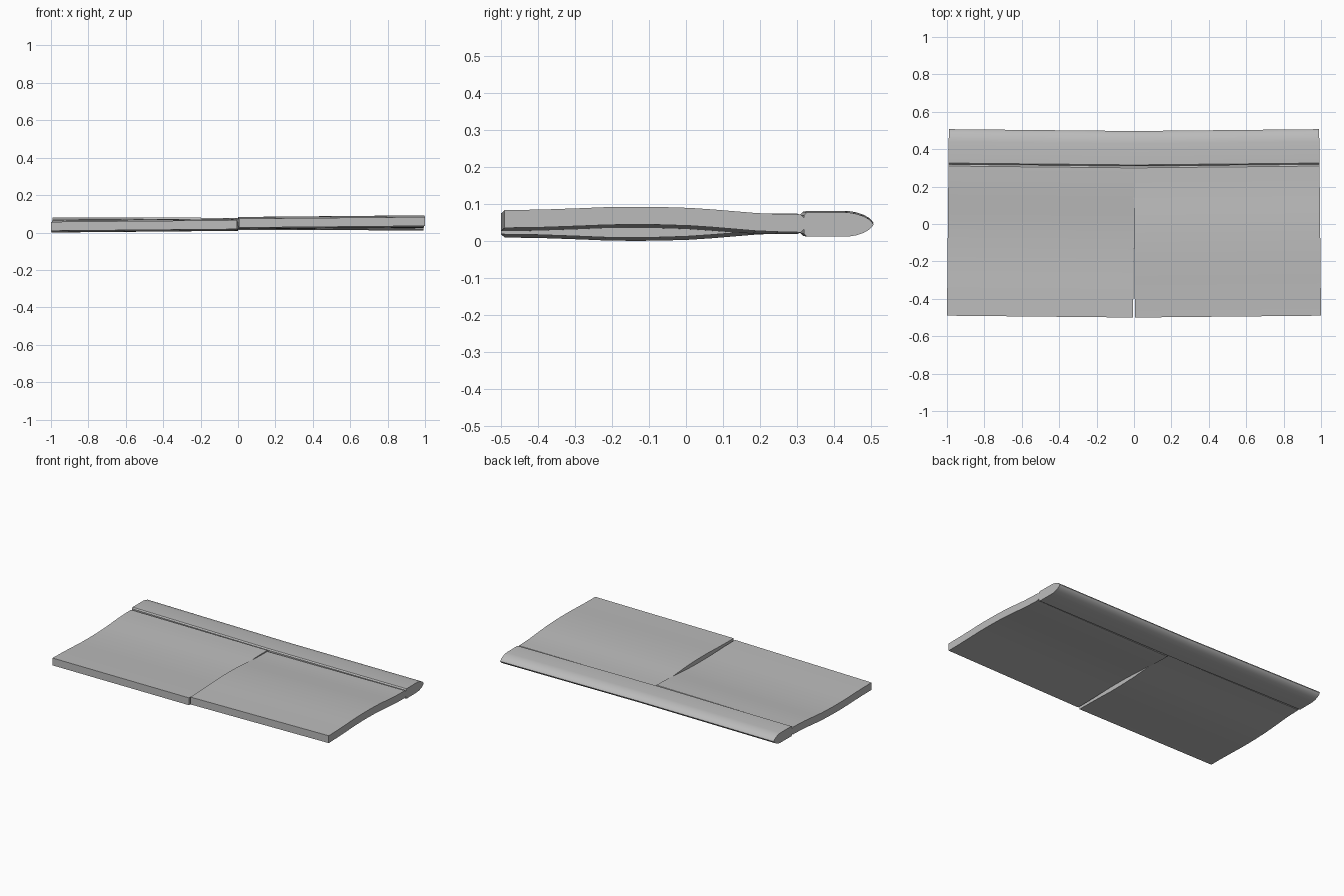
import bpy, bmesh
from math import pi
from mathutils import Matrix, Vector

cube = bpy.data.objects.get("Cube")
if cube:
    bpy.data.objects.remove(cube, do_unlink=True)

grey = bpy.data.materials.new("plain_grey")
grey.use_nodes = True
colour = (0.5, 0.5, 0.5, 1)
grey.diffuse_color = colour
grey.node_tree.nodes["Principled BSDF"].inputs["Base Color"].default_value = colour

MID = 0.046      # height of the fore-and-aft symmetry axis
SPAN = 0.995     # length of each half
SWEEP = 0.01     # small turn of each half about the vertical


def extrude_part(name, profile, tilt, half_turn):
    """Extrude a closed (y, z) profile along x, tilt and sweep it."""
    bm = bmesh.new()
    rings = []
    for x in (0, SPAN):
        rings.append([bm.verts.new((x, y, z + tilt(y) * (x - SPAN))) for y, z in profile])
    count = len(profile)
    for i in range(count):
        j = (i + 1) % count
        bm.faces.new((rings[0][i], rings[0][j], rings[1][j], rings[1][i]))
    for ring in rings:
        bm.faces.new(ring)
    bmesh.ops.transform(bm, matrix=Matrix.Rotation(SWEEP, 4, 'Z'), verts=bm.verts)
    if half_turn:
        axis = Vector((0, 0, MID))
        turn = Matrix.Translation(axis) @ Matrix.Rotation(pi, 4, 'Y') @ Matrix.Translation(-axis)
        bmesh.ops.transform(bm, matrix=turn, verts=bm.verts)
    bmesh.ops.recalc_face_normals(bm, faces=bm.faces)
    mesh = bpy.data.meshes.new(name)
    bm.to_mesh(mesh)
    bm.free()
    mesh.materials.append(grey)
    obj = bpy.data.objects.new(name, mesh)
    bpy.context.collection.objects.link(obj)
    bpy.ops.object.select_all(action='DESELECT')
    obj.select_set(True)
    bpy.context.view_layer.objects.active = obj
    bpy.ops.object.shade_smooth_by_angle(angle=0.55)


# Gently arched panel: top line, small rear tongue, then bottom line
top = [(-0.5, 0.083), (-0.4, 0.0845), (-0.3, 0.088), (-0.22, 0.0913), (-0.15, 0.092),
       (-0.08, 0.0915), (0, 0.089), (0.06, 0.085), (0.12, 0.08), (0.18, 0.075),
       (0.24, 0.0725), (0.3, 0.071)]
THICK = 0.048
panel = top + [(0.309, 0.063), (0.309, 0.031)] + [(y, z - THICK) for y, z in reversed(top)]

# Rounded rear bar with chamfered front corners
upper = [(0.309, 0.025), (0.316, 0.0325), (0.43, 0.0325), (0.45, 0.029),
         (0.47, 0.0225), (0.485, 0.014), (0.493, 0.006)]
bar = [(y, MID + h) for y, h in upper] + [(0.497, MID)]
bar += [(y, MID - h) for y, h in reversed(upper)]

for side, half_turn in (("left", False), ("right", True)):
    extrude_part(side + "_panel", panel,
                 lambda y: 0.009 if y < 0.1 else 0.009 - 0.02 * (y - 0.1), half_turn)
    # The bar leans slightly the other way and meets at the middle
    extrude_part(side + "_rear_bar", [(y, z - 0.002) for y, z in bar],
                 lambda y: -0.002, half_turn)
